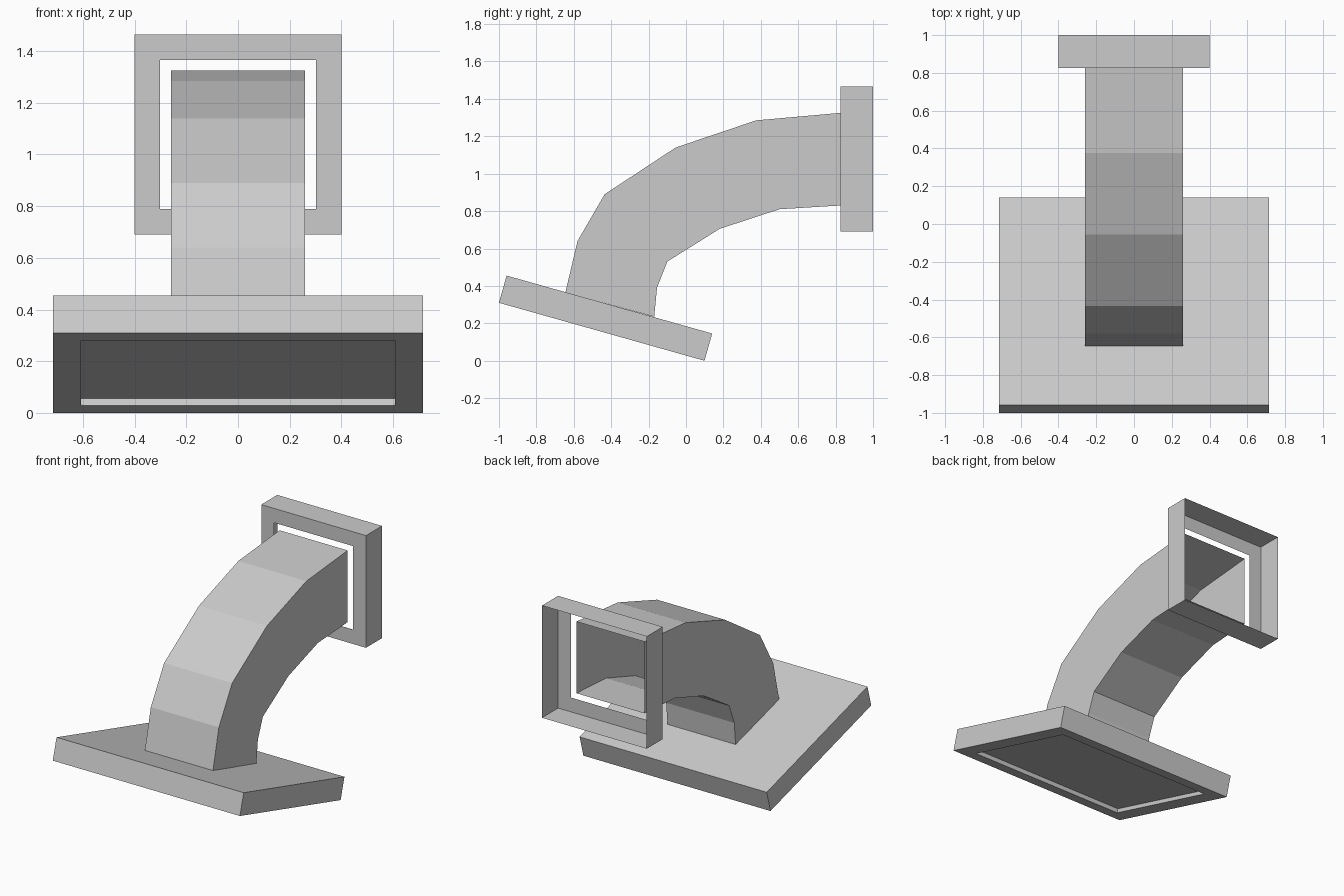
import bpy, bmesh, math
from mathutils import Matrix, Vector

default = bpy.data.objects.get("Cube")
if default:
    bpy.data.objects.remove(default, do_unlink=True)

GREY = (0.6, 0.6, 0.6, 1)
mat = bpy.data.materials.new("plain grey")
mat.use_nodes = True
mat.diffuse_color = GREY
mat.node_tree.nodes["Principled BSDF"].inputs["Base Color"].default_value = GREY


def finish(bm, name):
    mesh = bpy.data.meshes.new(name)
    bm.to_mesh(mesh)
    bm.free()
    mesh.materials.append(mat)
    obj = bpy.data.objects.new(name, mesh)
    bpy.context.collection.objects.link(obj)
    return obj


def box(size):
    bm = bmesh.new()
    bmesh.ops.create_cube(bm, size=1, matrix=Matrix.Diagonal((*size, 1)))
    bm.normal_update()
    return bm


def face_towards(bm, direction):
    return max(bm.faces, key=lambda f: f.normal.dot(Vector(direction)))


# Tilted base plate with a shallow recess underneath
bm = box((1.43, 1.142, 0.151))
under = face_towards(bm, (0, 0, -1))
bmesh.ops.inset_region(bm, faces=[under], thickness=0.152)
bmesh.ops.inset_region(bm, faces=[under], thickness=0, depth=-0.028)
base = finish(bm, "base_plate")
base.rotation_euler.x = math.radians(-15.74)
base.location = (0, -0.43, 0.2275)

# Flange: thin-walled tray, open at the back, with a hole for the duct
bm = box((0.8, 0.175, 0.775))
back = face_towards(bm, (0, 1, 0))
front = face_towards(bm, (0, -1, 0))
bmesh.ops.inset_region(bm, faces=[front], thickness=0.14)
bmesh.ops.delete(bm, geom=[back, front], context='FACES')
flange = finish(bm, "wall_flange")
flange.location = (0, 0.9125, 1.0775)

# Curved square duct, hollow, lofted through (y, z) pairs of outer and inner bend
OUTER = [(-0.645, 0.365), (-0.58, 0.64), (-0.435, 0.89),
         (-0.055, 1.14), (0.375, 1.285), (0.825, 1.325)]
INNER = [(-0.17, 0.235), (-0.155, 0.39), (-0.10, 0.53),
         (0.18, 0.705), (0.50, 0.81), (0.825, 0.83)]
HALF = 0.26
bm = bmesh.new()
rings = []
for o, i in zip(OUTER, INNER):
    corners = [(-HALF, *o), (HALF, *o), (HALF, *i), (-HALF, *i)]
    rings.append([bm.verts.new(c) for c in corners])
for a, b in zip(rings, rings[1:]):
    for k in range(4):
        n = (k + 1) % 4
        bm.faces.new((a[k], a[n], b[n], b[k]))
bm.normal_update()
finish(bm, "curved_duct")
